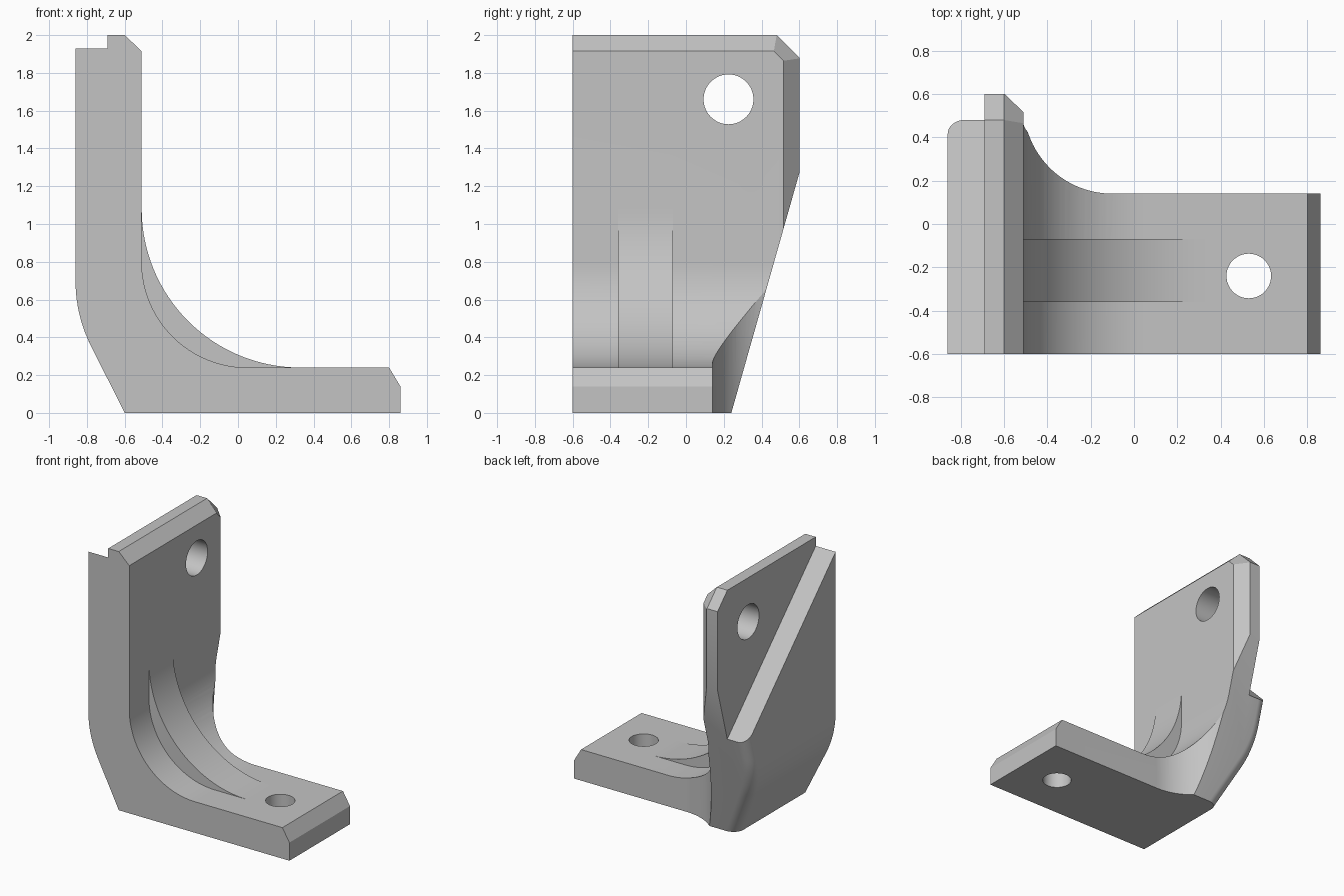
import bpy, bmesh
from math import sin, cos, radians
from mathutils import Vector

cube = bpy.data.objects.get("Cube")
if cube:
    bpy.data.objects.remove(cube, do_unlink=True)

grey = bpy.data.materials.new("plain grey")
grey.use_nodes = True
grey.diffuse_color = (0.55, 0.55, 0.55, 1)
grey.node_tree.nodes["Principled BSDF"].inputs["Base Color"].default_value = grey.diffuse_color


def arc(cx, cy, r, a0, a1, n=24):
    angles = [radians(a0 + (a1 - a0) * i / n) for i in range(n + 1)]
    return [(cx + r * cos(a), cy + r * sin(a)) for a in angles]


def prism(points, axis, lo, hi):
    """Extrude a 2D outline along the x, y or z axis."""
    place = {"x": lambda u, v, w: (w, u, v),
             "y": lambda u, v, w: (u, w, v),
             "z": lambda u, v, w: (u, v, w)}[axis]
    bm = bmesh.new()
    face = bm.faces.new([bm.verts.new(place(u, v, lo)) for u, v in points])
    out = bmesh.ops.extrude_face_region(bm, geom=[face])["geom"]
    step = Vector(place(0, 0, hi - lo))
    bmesh.ops.translate(bm, vec=step, verts=[g for g in out if isinstance(g, bmesh.types.BMVert)])
    bmesh.ops.recalc_face_normals(bm, faces=bm.faces)
    return bm


def slice_off(bm, point, normal):
    """Remove everything beyond a plane and cap the cut."""
    geom = bm.verts[:] + bm.edges[:] + bm.faces[:]
    bmesh.ops.bisect_plane(bm, geom=geom, plane_co=point, plane_no=normal, clear_outer=True)
    bmesh.ops.holes_fill(bm, edges=[e for e in bm.edges if e.is_boundary], sides=0)
    bmesh.ops.recalc_face_normals(bm, faces=bm.faces)


def to_object(bm, name):
    mesh = bpy.data.meshes.new(name)
    bm.to_mesh(mesh)
    bm.free()
    mesh.materials.append(grey)
    obj = bpy.data.objects.new(name, mesh)
    bpy.context.collection.objects.link(obj)
    return obj


def smooth(obj):
    bpy.ops.object.select_all(action="DESELECT")
    obj.select_set(True)
    bpy.context.view_layer.objects.active = obj
    bpy.ops.object.shade_smooth_by_angle(angle=radians(20))


# L-shaped body with inner fillet and rounded heel
profile = [(-0.6, 0), (0.86, 0), (0.86, 0.14), (0.8, 0.24)]
profile += arc(0.05, 0.8, 0.56, 270, 180)
profile += [(-0.51, 1.915), (-0.6, 2), (-0.86, 2)]
profile += arc(-0.11, 0.695, 0.75, 180, 206.5, 10)
body_bm = prism(profile, "y", -0.6, 0.6)

# Slanted lower back
slice_off(body_bm, (0, 0.24, 0), (0, 1.27, -0.36))


# Rounded outer back edge
def on_back(v):
    return v.co.y > min(0.6, 0.24 + v.co.z * 0.36 / 1.27) - 0.001


round_edges = [e for e in body_bm.edges
               if all(on_back(v) for v in e.verts)
               and any(f.normal.x < -0.5 for f in e.link_faces)]
bmesh.ops.bevel(body_bm, geom=round_edges, offset=0.08, segments=8, profile=0.5,
                affect="EDGES", clamp_overlap=False)

# Clipped top back corner
slice_off(body_bm, (0, 0.48, 2), (0, 1, 1))
slice_off(body_bm, (-0.6, 0.48, 2), (1.11, 1, 1))
body = to_object(body_bm, "bracket_body")

# Cutters: sloping ledge, rear fillet with plate chamfer, two bolt holes
cutters = {
    "ledge_cutter": prism([(-0.9, 2.23), (0.9, 0.43), (0.9, 2.4), (-0.9, 2.4)], "x", -1.1, -0.69),
    "rear_cutter": prism([(1.1, 0.14)] + arc(-0.1, 0.55, 0.41, 270, 185)
                         + [(-0.7, 0.7), (1.1, 0.7)], "z", -0.2, 2.2),
    "plate_hole_cutter": prism(arc(0.225, 1.66, 0.132, 0, 352.5, 47), "x", -1.1, -0.2),
    "base_hole_cutter": prism(arc(0.53, -0.24, 0.103, 0, 352.5, 47), "z", -0.2, 0.5),
}
helpers = []
for name, bm in cutters.items():
    cutter = to_object(bm, name)
    cutter.hide_render = True
    mod = body.modifiers.new(name, "BOOLEAN")
    mod.operation = "DIFFERENCE"
    mod.solver = "EXACT"
    mod.object = cutter
    helpers.append(cutter)

# Bake the cuts and drop the helpers
bpy.context.view_layer.update()
evaluated = body.evaluated_get(bpy.context.evaluated_depsgraph_get())
baked = bpy.data.meshes.new_from_object(evaluated)
body.modifiers.clear()
body.data = baked
for cutter in helpers:
    bpy.data.objects.remove(cutter, do_unlink=True)
smooth(body)

# Stiffening rib in the inner corner
rib_profile = arc(0.33, 1.08, 0.84, 180, 270, 32) + [(0.33, 0.2), (-0.55, 0.2), (-0.55, 1.08)]
smooth(to_object(prism(rib_profile, "y", -0.36, -0.07), "corner_rib"))
